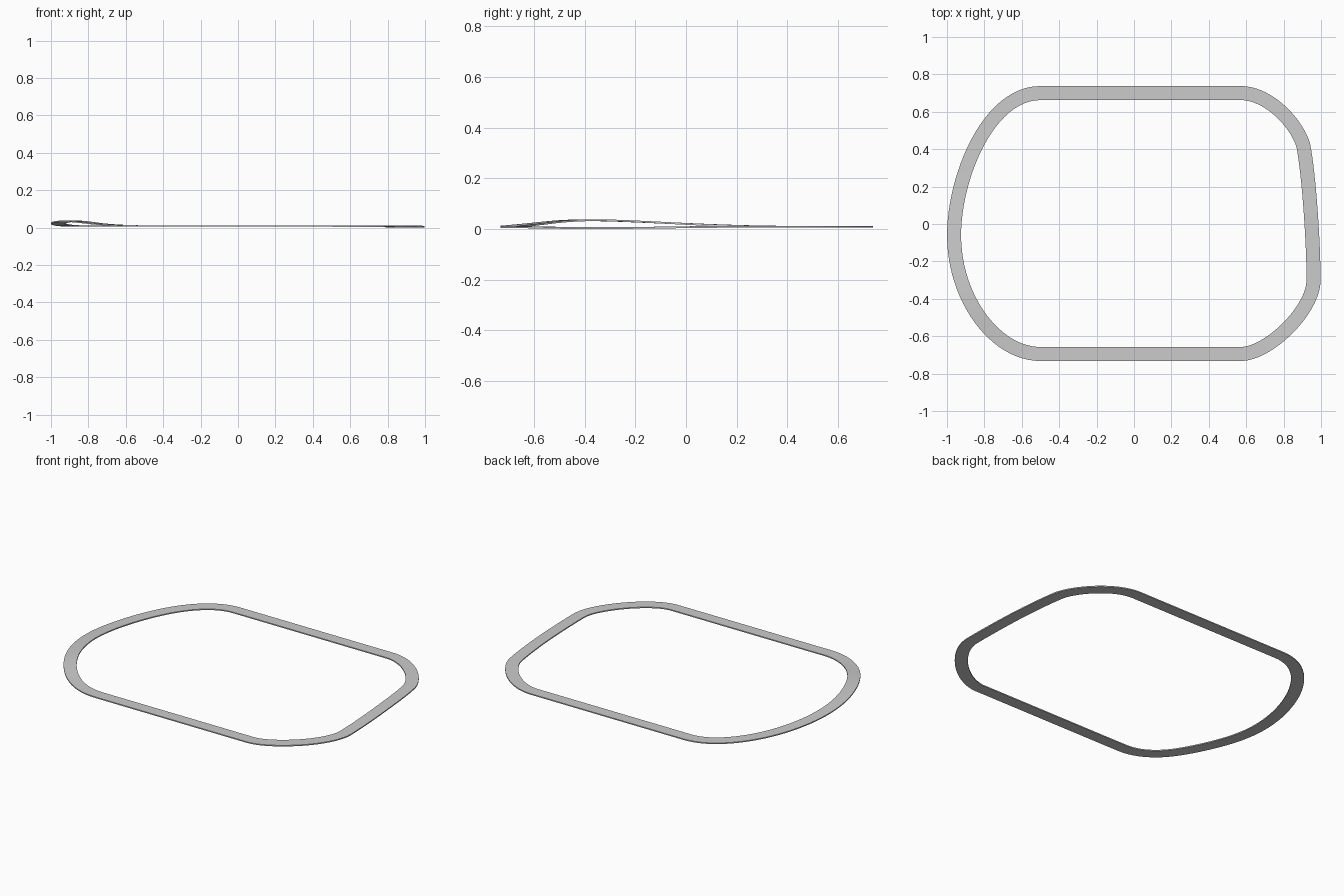
import bpy, bmesh
from mathutils import Vector
from mathutils.geometry import interpolate_bezier

if "Cube" in bpy.data.objects:
    bpy.data.objects.remove(bpy.data.objects["Cube"])

HALF_W = 0.0375
THICK = 0.007
STEPS = 24

# centre line of the circuit: (start, handle, handle) per bezier segment, anticlockwise
segments = [
    ((-0.50, 0.70), (-0.78, 0.70), (-0.962, 0.25)),
    ((-0.962, -0.06), (-0.962, -0.40), (-0.74, -0.695)),
    ((-0.50, -0.695), (-0.15, -0.695), (0.22, -0.695)),
    ((0.57, -0.695), (0.72, -0.695), (0.96, -0.46)),
    ((0.96, -0.30), (0.96, -0.10), (0.935, 0.27)),
    ((0.905, 0.42), (0.87, 0.54), (0.72, 0.70)),
    ((0.57, 0.70), (0.22, 0.70), (-0.15, 0.70)),
]
# height of the road surface along y: hill on the left, shallow dip on the right
hill = [(-0.70, 0.012), (-0.60, 0.022), (-0.50, 0.034), (-0.40, 0.039), (-0.30, 0.0375),
        (-0.15, 0.031), (0.0, 0.0235), (0.15, 0.017), (0.30, 0.013), (0.40, 0.012)]
dip = [(-0.70, 0.012), (-0.50, 0.008), (-0.30, 0.007), (-0.10, 0.009), (0.10, 0.012)]


def height(p):
    if abs(p.x) < 0.5:
        return 0.012
    table = hill if p.x < 0 else dip
    for (y0, z0), (y1, z1) in zip(table, table[1:]):
        if y0 <= p.y <= y1:
            return z0 + (z1 - z0) * (p.y - y0) / (y1 - y0)
    return 0.012


# sample the closed centre line
path = []
for i, seg in enumerate(segments):
    end = segments[(i + 1) % len(segments)][0]
    pts = interpolate_bezier(*[Vector((*q, 0)) for q in (*seg, end)], STEPS + 1)
    path += pts[:-1]
n = len(path)
zs = [height(p) for p in path]
for _ in range(3):
    zs = [(zs[i - 1] + 2 * zs[i] + zs[(i + 1) % n]) / 4 for i in range(n)]
drop = min(zs) - THICK

# sweep a flat rectangular section along it
bm = bmesh.new()
rings = []
for i, p in enumerate(path):
    t = (path[(i + 1) % n] - path[i - 1]).normalized()
    out = Vector((t.y, -t.x, 0))
    top = zs[i] - drop
    rings.append([bm.verts.new((*(p + out * s).xy, z)) for s, z in
                  ((-HALF_W, top), (HALF_W, top), (HALF_W, top - THICK), (-HALF_W, top - THICK))])
for i in range(n):
    a, b = rings[i], rings[(i + 1) % n]
    for k in range(4):
        bm.faces.new((a[k], a[(k + 1) % 4], b[(k + 1) % 4], b[k]))
bmesh.ops.recalc_face_normals(bm, faces=bm.faces)
mesh = bpy.data.meshes.new("track_road")
bm.to_mesh(mesh)
bm.free()
road = bpy.data.objects.new("track_road", mesh)
bpy.context.collection.objects.link(road)

# smooth road with crisp edges
bpy.context.view_layer.objects.active = road
road.select_set(True)
bpy.ops.object.shade_smooth_by_angle()
